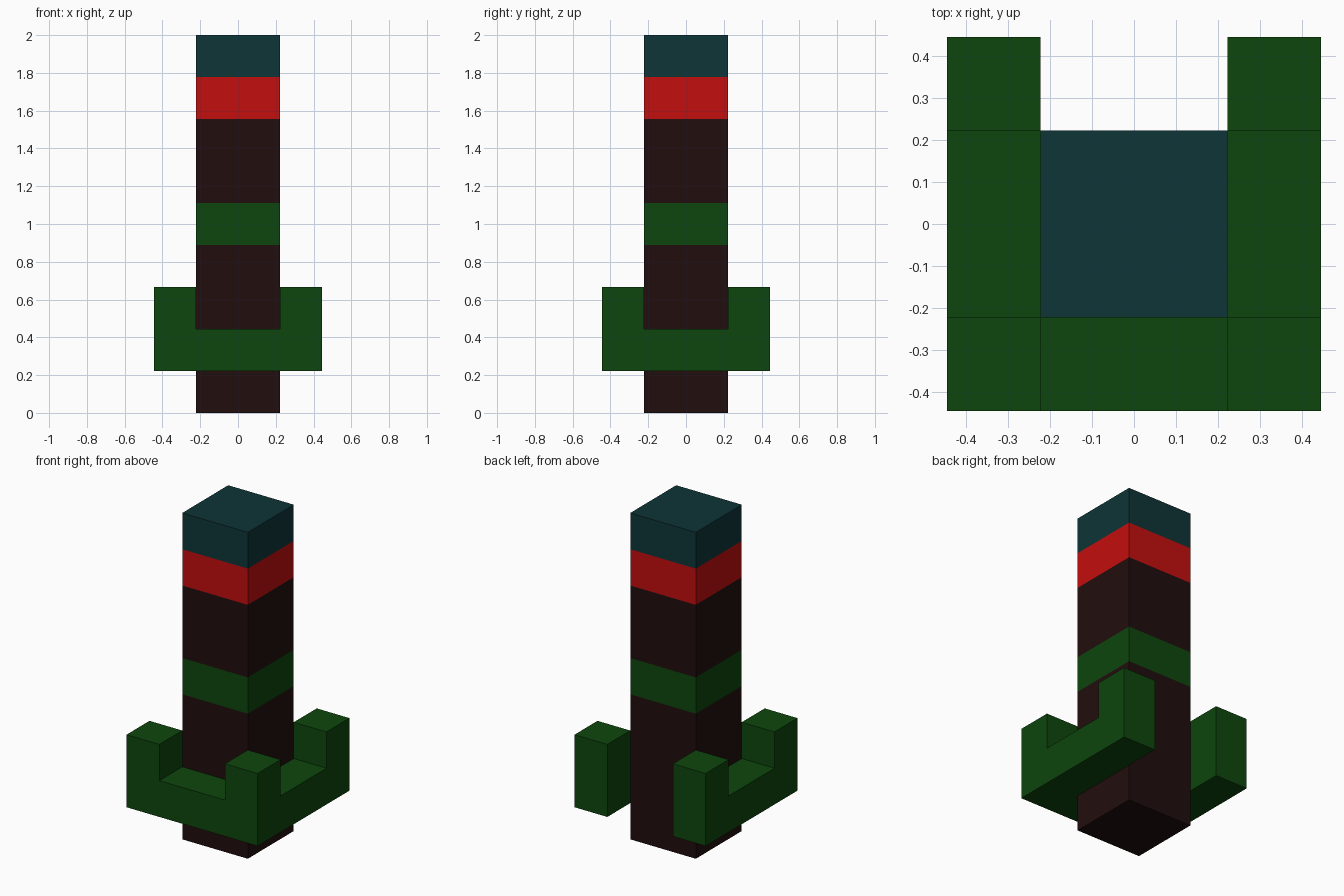
import bpy, bmesh
from mathutils import Vector

if "Cube" in bpy.data.objects:
    bpy.data.objects.remove(bpy.data.objects["Cube"])

U = 2 / 9  # block size


def material(name, color):
    m = bpy.data.materials.new(name)
    m.diffuse_color = (*color, 1)
    m.use_nodes = True
    m.node_tree.nodes["Principled BSDF"].inputs["Base Color"].default_value = m.diffuse_color
    return m


bark = material("dark brown", (0.0152, 0.0040, 0.0040))
green = material("dark green", (0.0040, 0.0610, 0.0040))
red = material("red", (0.5500, 0.0044, 0.0044))
teal = material("dark teal", (0.0044, 0.0350, 0.0370))


def finish(name, bm, mats):
    bmesh.ops.recalc_face_normals(bm, faces=bm.faces)
    mesh = bpy.data.meshes.new(name)
    bm.to_mesh(mesh)
    bm.free()
    for m in mats:
        mesh.materials.append(m)
    obj = bpy.data.objects.new(name, mesh)
    bpy.context.collection.objects.link(obj)
    return obj


# Column: one tall box, cut at the band edges and coloured by height
bm = bmesh.new()
bmesh.ops.create_cube(bm, size=1)
bmesh.ops.scale(bm, vec=(2 * U, 2 * U, 9 * U), verts=bm.verts)
bmesh.ops.translate(bm, vec=(0, 0, 4.5 * U), verts=bm.verts)
for level in (4, 5, 7, 8):
    bmesh.ops.bisect_plane(bm, geom=bm.verts[:] + bm.edges[:] + bm.faces[:],
                           plane_co=(0, 0, level * U), plane_no=(0, 0, 1))
bands = [(4, 0), (5, 1), (7, 0), (8, 2), (9, 3)]  # top of band, material
for f in bm.faces:
    h = f.calc_center_median().z / U
    f.material_index = next(m for top, m in bands if h < top + 0.01)
finish("column", bm, [bark, green, red, teal])

# Collar: U-shaped rail open at the back, with a raised post at each corner
steps = (-2, -1, 0, 1)
cells = set()
for x in steps:
    for y in steps:
        corner = x in (-2, 1) and y in (-2, 1)
        if x in (-2, 1) or y == -2:
            cells.add((x, y, 1))
        if corner:
            cells.add((x, y, 2))

bm = bmesh.new()
for c in cells:
    for axis in range(3):
        for side in (0, 1):
            n = list(c)
            n[axis] += 2 * side - 1
            if tuple(n) in cells:
                continue
            # outer wall of this block
            a, b = (axis + 1) % 3, (axis + 2) % 3
            quad = []
            for i, j in ((0, 0), (1, 0), (1, 1), (0, 1)):
                p = Vector(c)
                p[axis] += side
                p[a] += i
                p[b] += j
                quad.append(bm.verts.new(p * U))
            bm.faces.new(quad)
bmesh.ops.remove_doubles(bm, verts=bm.verts, dist=0.001)
bmesh.ops.dissolve_limit(bm, angle_limit=0.01, verts=bm.verts, edges=bm.edges)
finish("collar", bm, [green])
